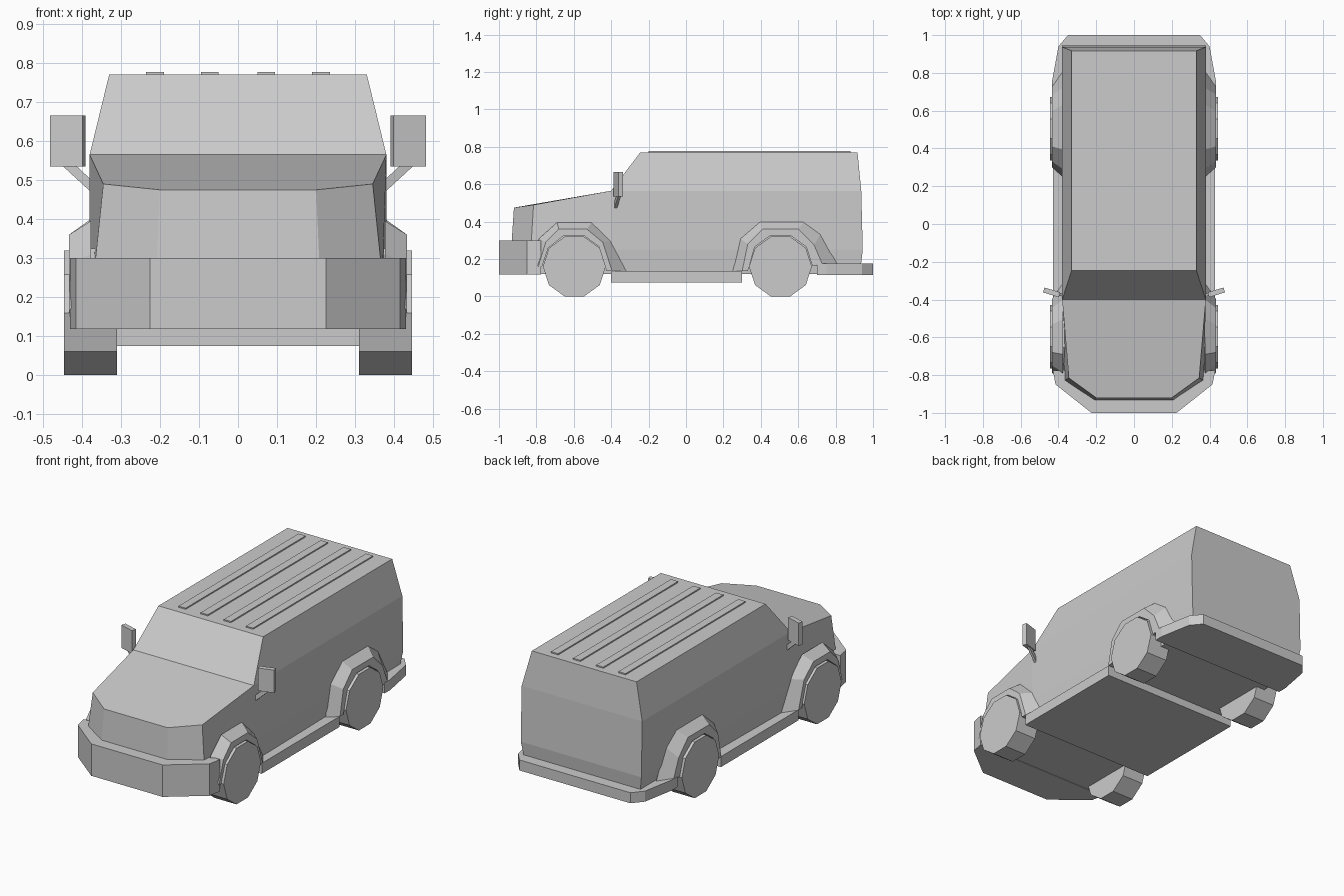
import bpy, bmesh, math
from mathutils import Matrix

if "Cube" in bpy.data.objects:
    bpy.data.objects.remove(bpy.data.objects["Cube"])


def make(name, verts, faces):
    bm = bmesh.new()
    vs = [bm.verts.new(v) for v in verts]
    for f in faces:
        bm.faces.new([vs[i] for i in f])
    bmesh.ops.recalc_face_normals(bm, faces=bm.faces)
    me = bpy.data.meshes.new(name)
    bm.to_mesh(me)
    bm.free()
    ob = bpy.data.objects.new(name, me)
    bpy.context.collection.objects.link(ob)
    return ob


def prism(name, a, b):
    """Closed solid between two matching outlines."""
    n = len(a)
    faces = [tuple(range(n)), tuple(range(n, 2 * n))]
    faces += [(i, (i + 1) % n, n + (i + 1) % n, n + i) for i in range(n)]
    return make(name, a + b, faces)


def box(name, x0, x1, y0, y1, z0, z1):
    ring = [(x0, y0), (x1, y0), (x1, y1), (x0, y1)]
    return prism(name, [(x, y, z0) for x, y in ring], [(x, y, z1) for x, y in ring])


def plate(name, half, z0, z1):
    """Plan outline given for +x, mirrored and extruded in z."""
    ring = half + [(-x, y) for x, y in reversed(half)]
    return prism(name, [(x, y, z0) for x, y in ring], [(x, y, z1) for x, y in ring])


# Body: stacked plan rings (floor, lower crease, beltline), then the cabin
levels = [
    [(.21, -.935, .12), (.37, -.83, .12), (.38, -.40, .12), (.36, .93, .12)],
    [(.21, -.935, .25), (.37, -.83, .25), (.38, -.40, .25), (.38, .945, .25)],
    [(.20, -.92, .475), (.345, -.815, .49), (.38, -.40, .565), (.38, .937, .565)],
]
verts = []
for half in levels:
    verts += half + [(-x, y, z) for x, y, z in reversed(half)]
faces = [tuple(range(8))]
for k in (0, 8):
    faces += [(k + i, k + (i + 1) % 8, k + 8 + (i + 1) % 8, k + 8 + i) for i in range(8)]
verts += [(.33, -.245, .77), (.33, .917, .77), (-.33, .917, .77), (-.33, -.245, .77)]
faces += [(16, 17, 18, 21, 22, 23)]                      # bonnet
faces += [(18, 19, 25, 24), (19, 20, 26, 25), (20, 21, 27, 26),
          (21, 18, 24, 27), (24, 25, 26, 27)]            # cabin
make("body", verts, faces)

# Bumpers and full-width sill step
plate("front_bumper", [(.225, -1.0), (.415, -.85), (.43, -.775)], .118, .30)
plate("rear_bumper", [(.435, .70), (.435, .75), (.40, .94), (.35, 1.0)], .115, .175)
box("side_sill", -.43, .43, -.40, .30, .075, .135)

# Roof ribs
for i, x in enumerate((-.2125, -.0725, .0725, .2125)):
    box(f"roof_rib_{i}", x - .0225, x + .0225, -.20, .88, .765, .777)

# Wheel arch profiles in (y, z): body edge, flare edge, opening
arches = {
    "front": (
        [(-.80, .28), (-.785, .31), (-.69, .395), (-.505, .395), (-.40, .295), (-.315, .135)],
        [(-.79, .16), (-.75, .29), (-.68, .36), (-.53, .36), (-.445, .29), (-.395, .135)],
        [(-.77, .16), (-.736, .26), (-.655, .325), (-.545, .325), (-.464, .265), (-.425, .135)]),
    "rear": (
        [(.25, .135), (.29, .31), (.395, .40), (.63, .40), (.72, .335), (.81, .17)],
        [(.30, .135), (.33, .28), (.41, .36), (.60, .36), (.685, .275), (.73, .17)],
        [(.33, .135), (.367, .265), (.45, .325), (.56, .325), (.643, .265), (.675, .165)]),
}
wheel_y = {"front": -.597, "rear": .505}

for s, side in ((1, "right"), (-1, "left")):
    for end, (edge, flare, opening) in arches.items():
        # Flared wheel arch
        rows = [(edge, .377), (flare, .433), (opening, .433), (opening, .36)]
        v = [(s * x, y, z) for pts, x in rows for y, z in pts]
        f = [(6 * r + i, 6 * r + i + 1, 6 * r + i + 7, 6 * r + i + 6)
             for r in range(3) for i in range(5)]
        f += [(0, 6, 12, 18), (5, 11, 17, 23)]
        make(f"{end}_{side}_wheel_arch", v, f)

        # Ten-sided wheel
        ring = [(wheel_y[end] + .168 * math.cos(i * math.pi / 5),
                 .16 + .168 * math.sin(i * math.pi / 5)) for i in range(10)]
        prism(f"{end}_{side}_wheel", [(s * .31, y, z) for y, z in ring],
              [(s * .445, y, z) for y, z in ring])

    # Mirror head, swept back, and its bracket
    head = box(f"{side}_mirror", -.044, .044, -.0135, .0135, .535, .665)
    head.data.transform(Matrix.Translation((s * .436, -.362, 0))
                        @ Matrix.Rotation(s * math.radians(17), 4, 'Z'))
    arm = [(.45, .537), (.415, .537), (.375, .50), (.375, .468)]
    prism(f"{side}_mirror_arm", [(s * x, -.385 + (x - .375) * .3, z) for x, z in arm],
          [(s * x, -.37 + (x - .375) * .3, z) for x, z in arm])
